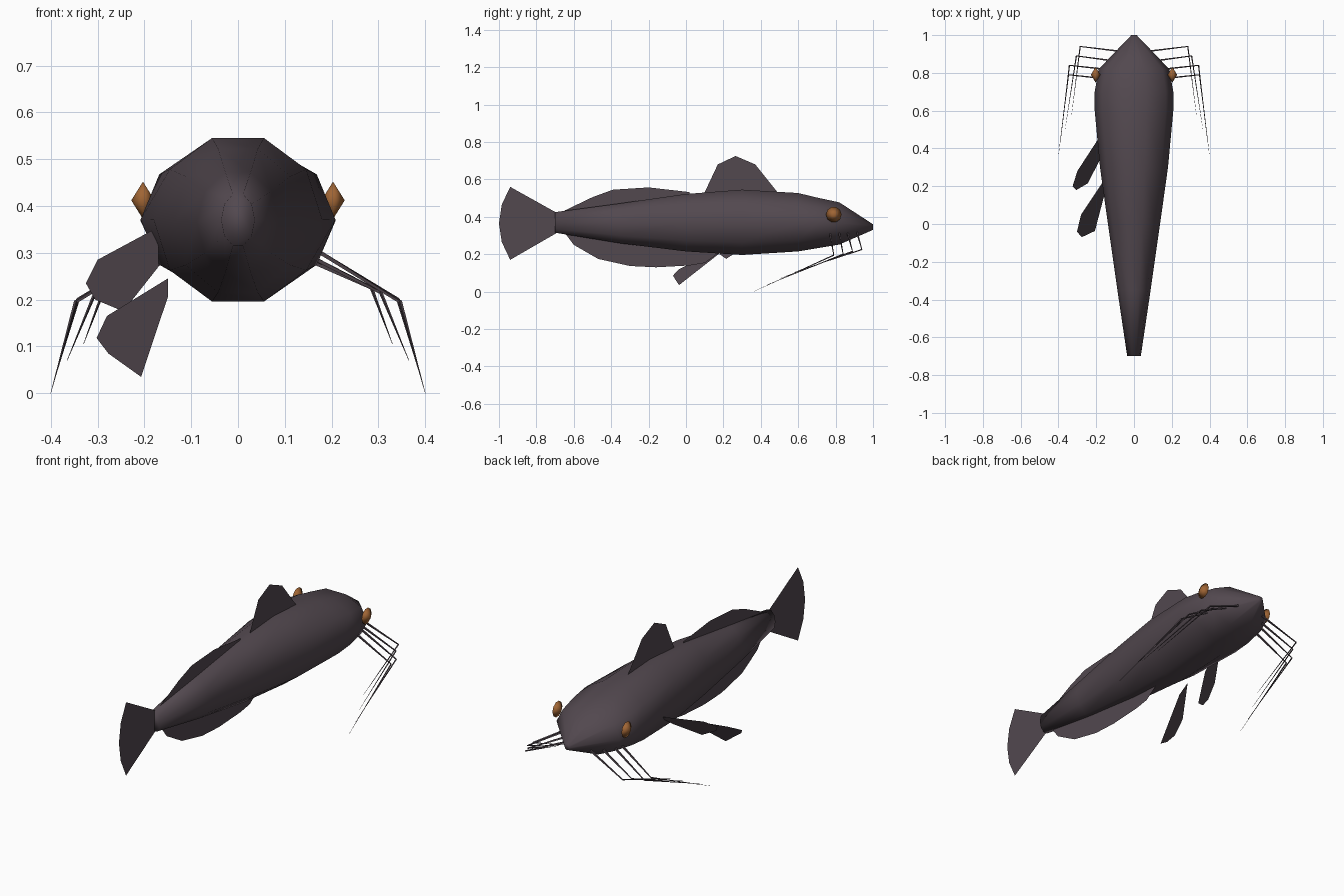
import bpy, bmesh, math
from mathutils import Vector

if "Cube" in bpy.data.objects:
    bpy.data.objects.remove(bpy.data.objects["Cube"])


def material(name, color):
    m = bpy.data.materials.new(name)
    m.diffuse_color = (*color, 1)
    m.use_nodes = True
    m.node_tree.nodes["Principled BSDF"].inputs["Base Color"].default_value = m.diffuse_color
    return m


SKIN = material("dark_skin", (0.085, 0.065, 0.078))
AMBER = material("amber_eye", (0.35, 0.13, 0.035))


def add_mesh(name, verts, faces, mat, smooth=False):
    me = bpy.data.meshes.new(name)
    me.from_pydata(verts, [], faces)
    bm = bmesh.new()
    bm.from_mesh(me)
    if len(faces) > 1:
        bmesh.ops.recalc_face_normals(bm, faces=bm.faces)
    bm.to_mesh(me)
    bm.free()
    me.materials.append(mat)
    me.polygons.foreach_set("use_smooth", [smooth] * len(me.polygons))
    ob = bpy.data.objects.new(name, me)
    bpy.context.collection.objects.link(ob)
    return ob


def loft(name, rings, mat, smooth=True):
    n = len(rings[0])
    verts = [p for r in rings for p in r]
    faces = [(i * n + k, i * n + (k + 1) % n, (i + 1) * n + (k + 1) % n, (i + 1) * n + k)
             for i in range(len(rings) - 1) for k in range(n)]
    faces += [tuple(range(n)), tuple(range(len(verts) - n, len(verts)))]
    return add_mesh(name, verts, faces, mat, smooth)


# Ten-sided body: y, half width, bottom z, top z
sections = [(-0.70, 0.036, 0.315, 0.425), (-0.35, 0.088, 0.258, 0.472),
            (0.0, 0.138, 0.215, 0.522), (0.30, 0.180, 0.196, 0.545),
            (0.60, 0.208, 0.215, 0.527), (0.70, 0.208, 0.232, 0.503),
            (0.82, 0.187, 0.252, 0.477), (1.0, 0.014, 0.330, 0.360)]
rings = []
for y, w, lo, hi in sections:
    rz = (hi - lo) / 2 / math.sin(math.radians(72))
    rings.append([(w * math.cos(k * math.pi / 5), y,
                   (lo + hi) / 2 + rz * math.sin(k * math.pi / 5)) for k in range(10)])
loft("body", rings, SKIN)

# Flat fins on the centre plane: (y, z) outlines
centre_fins = {
    "tail_fin": [(-0.68, 0.32), (-0.94, 0.17), (-0.985, 0.265), (-1.0, 0.365),
                 (-0.985, 0.465), (-0.94, 0.56), (-0.68, 0.415)],
    "dorsal_fin": [(0.09, 0.51), (0.17, 0.68), (0.265, 0.725), (0.37, 0.68), (0.49, 0.53)],
    "rear_dorsal_fin": [(-0.65, 0.42), (-0.65, 0.433), (-0.5, 0.505), (-0.39, 0.545),
                        (-0.2, 0.557), (0.02, 0.532), (0.02, 0.50), (-0.35, 0.45)],
    "anal_fin": [(-0.66, 0.33), (-0.6, 0.25), (-0.47, 0.175), (-0.3, 0.137), (-0.16, 0.13),
                 (0.02, 0.14), (0.1, 0.153), (0.18, 0.21), (0.0, 0.24), (-0.35, 0.28)],
}
for name, pts in centre_fins.items():
    add_mesh(name, [(0, y, z) for y, z in pts], [tuple(range(len(pts)))], SKIN)

# Side fins hanging from the left flank
side_fins = {
    "pectoral_fin": [(-0.17, 0.48, 0.355), (-0.30, 0.28, 0.285), (-0.325, 0.20, 0.235),
                     (-0.305, 0.18, 0.20), (-0.245, 0.215, 0.175), (-0.17, 0.36, 0.27)],
    "pelvic_fin": [(-0.15, 0.245, 0.245), (-0.28, 0.05, 0.165), (-0.302, -0.04, 0.118),
                   (-0.277, -0.07, 0.085), (-0.207, -0.037, 0.035), (-0.15, 0.18, 0.205)],
}
for name, pts in side_fins.items():
    add_mesh(name, pts, [tuple(range(len(pts)))], SKIN)


# Thin tapered feeler with a square section
def feeler(name, path, radii):
    pts = [Vector(p) for p in path]
    out = []
    for i, p in enumerate(pts):
        d = (pts[min(i + 1, len(pts) - 1)] - pts[max(i - 1, 0)]).normalized()
        u = d.cross(Vector((0, 0, 1))).normalized()
        v = d.cross(u)
        out.append([p + radii[i] * (u * math.cos(a) + v * math.sin(a))
                    for a in (math.pi / 4 + k * math.pi / 2 for k in range(4))])
    loft(name, out, SKIN, False)


# Root, knee and tip of each feeler on the right side
feelers = [((0.08, 0.915, 0.315), (0.285, 0.94, 0.225), (0.33, 0.58, 0.105)),
           ((0.12, 0.865, 0.31), (0.305, 0.89, 0.215), (0.365, 0.50, 0.07)),
           ((0.16, 0.82, 0.31), (0.342, 0.84, 0.20), (0.39, 0.43, 0.035)),
           ((0.16, 0.77, 0.31), (0.347, 0.79, 0.195), (0.40, 0.36, 0.0))]

for side, label in ((1, "right"), (-1, "left")):
    for i, path in enumerate(feelers):
        feeler(f"feeler_{label}_{i + 1}", [(side * x, y, z) for x, y, z in path],
               (0.006, 0.004, 0.0005))
    # Lens-shaped eye
    n = 10
    verts = [(side * 0.203, 0.79 + 0.042 * math.cos(2 * math.pi * k / n),
              0.412 + 0.042 * math.sin(2 * math.pi * k / n)) for k in range(n)]
    verts += [(side * 0.228, 0.79, 0.412), (side * 0.178, 0.79, 0.412)]
    faces = [(k, (k + 1) % n, c) for k in range(n) for c in (n, n + 1)]
    add_mesh(f"eye_{label}", verts, faces, AMBER, True)
